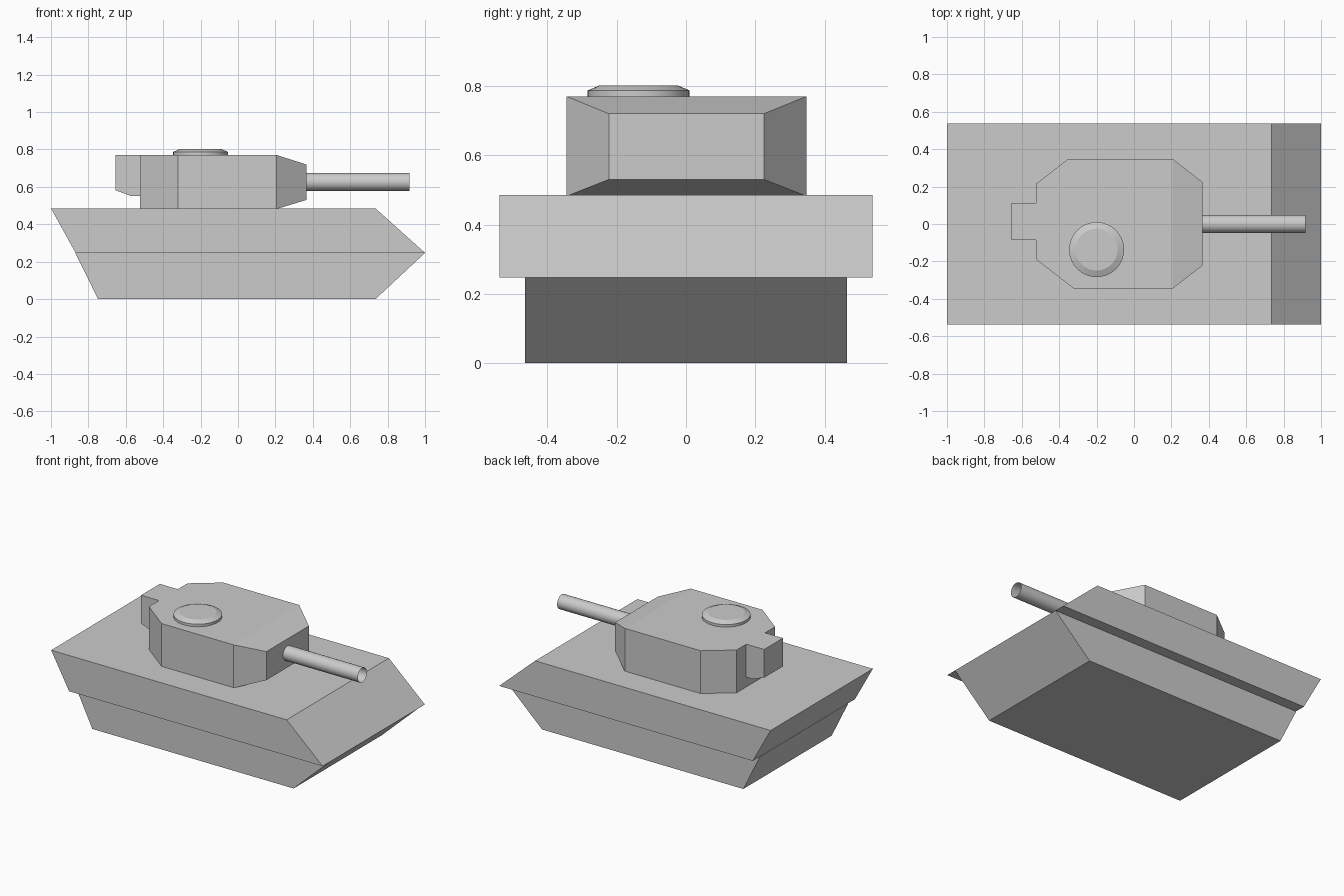
import bpy, bmesh, math
from mathutils import Matrix

if "Cube" in bpy.data.objects:
    bpy.data.objects.remove(bpy.data.objects["Cube"])


def finish(name, bm):
    bmesh.ops.recalc_face_normals(bm, faces=bm.faces[:])
    mesh = bpy.data.meshes.new(name)
    bm.to_mesh(mesh)
    bm.free()
    obj = bpy.data.objects.new(name, mesh)
    bpy.context.collection.objects.link(obj)
    return obj


def prism(name, profile, y0, y1):
    """Extrude an xz profile from y0 to y1."""
    bm = bmesh.new()
    face = bm.faces.new([bm.verts.new((x, y0, z)) for x, z in profile])
    new = bmesh.ops.extrude_face_region(bm, geom=[face])["geom"]
    verts = [v for v in new if isinstance(v, bmesh.types.BMVert)]
    bmesh.ops.translate(bm, verts=verts, vec=(0, y1 - y0, 0))
    return finish(name, bm)


def revolve(name, rings, segments, matrix, cap):
    """Stack circular rings of (radius, height), optionally capped."""
    bm = bmesh.new()
    loops = [[bm.verts.new((r * math.cos(a), r * math.sin(a), h))
              for a in (2 * math.pi * i / segments for i in range(segments))]
             for r, h in rings]
    for lo, hi in zip(loops, loops[1:]):
        for i in range(segments):
            j = (i + 1) % segments
            bm.faces.new((lo[i], lo[j], hi[j], hi[i]))
    if cap:
        bm.faces.new(loops[0])
        bm.faces.new(loops[-1])
    bm.transform(matrix)
    obj = finish(name, bm)
    bpy.context.view_layer.objects.active = obj
    obj.select_set(True)
    bpy.ops.object.shade_smooth_by_angle(angle=math.radians(20))
    obj.select_set(False)
    return obj


# Hull: wide upper body over a narrower lower body
prism("upper_hull", [(-1, 0.485), (0.735, 0.485), (1, 0.247), (-0.868, 0.247)], -0.538, 0.538)
prism("lower_hull", [(-0.87, 0.247), (1, 0.247), (0.735, 0), (-0.748, 0)], -0.465, 0.465)

# Turret: eight-sided plan with a wedge-shaped front
plan = [(-0.523, 0.215), (-0.352, 0.348), (0.207, 0.348), (0.365, 0.225),
        (0.365, -0.223), (0.207, -0.345), (-0.322, -0.345), (-0.523, -0.19)]
bm = bmesh.new()
top = [bm.verts.new((x, y, 0.72 if x > 0.3 else 0.77)) for x, y in plan]
low = [bm.verts.new((x, y, 0.53 if x > 0.3 else 0.482)) for x, y in plan]
for ring in (top, low):
    bm.faces.new([ring[i] for i in (0, 1, 2, 5, 6, 7)])
    bm.faces.new(ring[2:6])
for i in range(8):
    j = (i + 1) % 8
    bm.faces.new((top[i], top[j], low[j], low[i]))
finish("turret", bm)

# Rear turret box
prism("turret_bustle", [(-0.655, 0.77), (-0.523, 0.77), (-0.523, 0.55), (-0.57, 0.55),
                        (-0.655, 0.582)], -0.085, 0.113)

# Round hatch with a bevelled lid
revolve("hatch", [(0.147, 0), (0.147, 0.018), (0.112, 0.033)], 32,
        Matrix.Translation((-0.2, -0.137, 0.769)), True)

# Open-ended gun barrel
revolve("gun_barrel", [(0.048, 0), (0.048, 0.553)], 32,
        Matrix.Translation((0.363, 0, 0.626)) @ Matrix.Rotation(math.pi / 2, 4, 'Y'), False)
